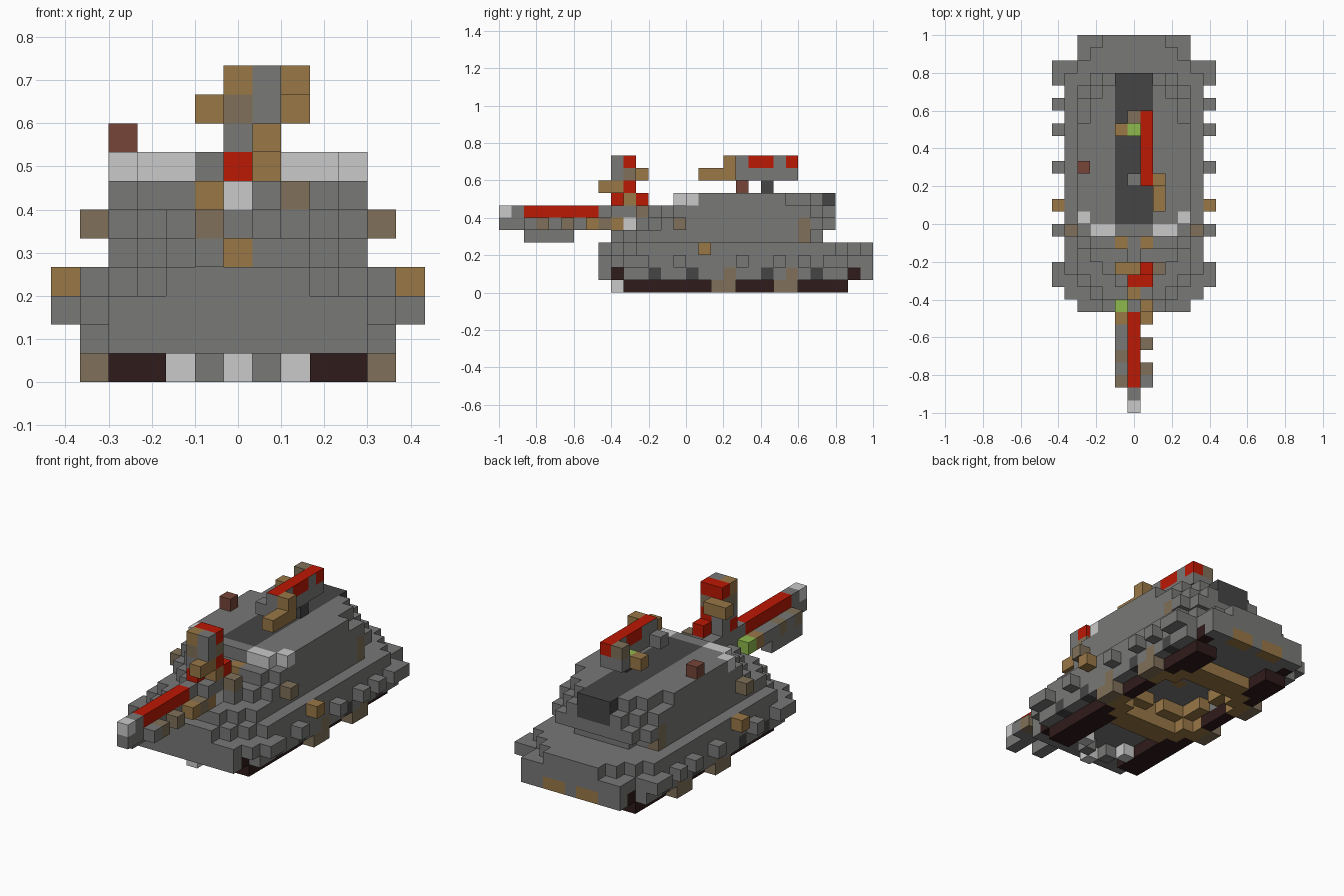
import bpy
import bmesh
from mathutils import Vector

cube = bpy.data.objects.get("Cube")
if cube:
    bpy.data.objects.remove(cube, do_unlink=True)

V = 2 / 30  # block size
COLOURS = {
    "grey": (0.19, 0.188, 0.185),
    "dark_grey": (0.06, 0.06, 0.06),
    "light_grey": (0.58, 0.585, 0.58),
    "tan": (0.315, 0.185, 0.062),
    "brown": (0.215, 0.163, 0.1),
    "red": (0.5, 0.009, 0.001),
    "dark_brown": (0.029, 0.011, 0.011),
    "brick": (0.18, 0.06, 0.04),
    "green": (0.27, 0.48, 0.072),
}
mats = {}
for name, rgb in COLOURS.items():
    m = bpy.data.materials.new(name)
    m.use_nodes = True
    m.diffuse_color = (*rgb, 1)
    bsdf = m.node_tree.nodes["Principled BSDF"]
    bsdf.inputs["Base Color"].default_value = (*rgb, 1)
    bsdf.inputs["Roughness"].default_value = 0.9
    mats[name] = m

blocks = {}  # (x, y, z) block -> (part, colour)
tops = {}    # blocks whose top face has its own colour


def span(r):
    return range(r, r + 1) if isinstance(r, int) else range(r[0], r[1] + 1)


def fill(part, colour, xs, ys, zs):
    """Fill a box of blocks; each range is one index or (first, last)."""
    for x in span(xs):
        for y in span(ys):
            for z in span(zs):
                blocks[x, y, z] = (part, colour)


def both(part, colour, xs, ys, zs):
    """Fill a box on both sides."""
    fill(part, colour, xs, ys, zs)
    a = span(xs)
    fill(part, colour, (-a[-1], -a[0]), ys, zs)


def layer(part, z, rows):
    """Stepped plan outline from (half width, first y, last y)."""
    for half, y0, y1 in rows:
        fill(part, "grey", (-half, half), (y0, y1), z)


# Hull layers
layer("hull", 1, [(4, 8, 29), (5, 10, 27)])
layer("hull", 2, [(4, 8, 29), (5, 9, 27)])
layer("hull", 3, [(2, 8, 29), (3, 9, 28), (4, 10, 27), (5, 11, 26)])
for y in (10, 11, 14, 19, 22, 24, 26, 27):
    both("side_armour", "grey", 6, y, 2)
both("side_armour", "tan", 6, 16, 3)
both("hull", "tan", (1, 2), 29, 1)

# Running gear
both("track", "dark_brown", (3, 4), (10, 27), 0)
for y in (9, 28):
    both("track", "dark_brown", 4, y, 1)
for y in (12, 15, 21, 25):
    both("wheel", "dark_grey", 5, y, 1)
for y in (17, 22):
    both("track_guard", "brown", 5, (y, y + 1), 0)
    both("track_guard", "brown", 5, y + 1, 1)
    both("belly_ring", "tan", 4, (y, y + 1), 0)

# Stepped round recess under the belly
for x in range(-3, 4):
    for y in range(14, 27):
        r2 = x * x + (y - 20) ** 2
        if r2 <= 14:
            blocks.pop((x, y, 0), None)
        elif r2 < 30:
            fill("belly_ring", "tan", x, y, 0)
        if r2 < 10:
            del blocks[x, y, 1]
        elif r2 < 30:
            fill("belly_ring", "tan", x, y, 1)
fill("belly_ring", "tan", 0, 20, 2)

# Front teeth in an arrow
fill("front_teeth", "light_grey", 0, 9, 0)
both("front_teeth", "grey", 1, 10, 0)
both("front_teeth", "light_grey", 2, 11, 0)

# Turret layers
layer("turret", 4, [(2, 9, 25), (3, 10, 24), (4, 11, 23)])
layer("turret", 5, [(1, 10, 26), (2, 11, 26), (3, 12, 26), (4, 13, 25)])
layer("turret", 6, [(0, 11, 26), (2, 13, 26), (3, 13, 25), (4, 14, 24)])
layer("turret", 7, [(1, 14, 25), (2, 15, 25), (3, 15, 24), (4, 16, 22)])
fill("roof_strip", "dark_grey", (-1, 1), (15, 26), 7)
fill("roof_strip", "dark_grey", (-1, 1), 26, 6)
both("turret_lamps", "light_grey", (2, 3), 14, 7)
both("turret_lamps", "light_grey", 4, 15, 7)
both("turret_stowage", "brown", 5, 14, 5)
both("turret_stowage", "brown", 4, 24, (4, 5))
both("turret_stowage", "tan", 1, 13, 6)
fill("turret_stowage", "brown", 2, 11, 6)
fill("turret_stowage", "tan", 0, 9, 4)

# Roof knob
fill("roof_knob", "brick", -4, 19, 8)

# Barrel with side fittings
fill("barrel", "grey", 0, (0, 10), (5, 6))
fill("barrel", "light_grey", 0, 0, 6)
fill("barrel", "red", 0, (2, 7), 6)
fill("barrel_fittings", "grey", -1, (2, 5), 4)
fill("barrel_fittings", "grey", -1, (2, 7), 5)
for y in (2, 4):
    fill("barrel_fittings", "brown", -1, y, 5)
fill("barrel_fittings", "tan", -1, 7, 5)
fill("barrel_fittings", "green", -1, 8, 5)
fill("barrel_fittings", "grey", 1, 2, 5)
for y in (3, 5, 8):
    fill("barrel_fittings", "brown", 1, y, 5)
fill("barrel_fittings", "tan", 1, 7, 5)
fill("barrel_fittings", "tan", 1, 9, 5)
fill("barrel_fittings", "light_grey", 1, 10, 5)
fill("barrel_fittings", "tan", 1, 11, 5)
fill("barrel_fittings", "grey", 1, (9, 11), 6)

# Post above the gun
fill("gun_post", "grey", 0, (9, 10), (7, 8))
fill("gun_post", "red", 0, 9, 7)
fill("gun_post", "brown", 0, (9, 10), 9)
fill("gun_post", "grey", 1, 9, (9, 10))
fill("gun_post", "brown", 1, 10, 9)
fill("gun_post", "tan", 0, 9, 10)
fill("gun_post", "red", (0, 1), 10, 10)
fill("gun_post", "tan", (-1, 0), 11, 9)
fill("gun_post", "red", 1, 10, 8)
fill("gun_post", "tan", 1, 10, 7)
fill("gun_post", "red", 1, 11, 7)
fill("gun_post", "tan", 1, (8, 9), 8)

# Roof weapon
fill("roof_weapon", "grey", 1, (18, 23), (9, 10))
for y in (20, 21, 23):
    fill("roof_weapon", "red", 1, y, 10)
for y in range(18, 24):
    tops[1, y, 10] = "red"
fill("roof_weapon", "dark_grey", 1, 21, 8)
fill("roof_weapon", "tan", 2, (16, 18), 9)
fill("roof_weapon", "tan", 2, 18, 10)
fill("roof_weapon", "grey", 0, 18, 9)
fill("roof_weapon", "green", 0, 22, 9)
fill("roof_weapon", "tan", -1, 22, 9)
fill("roof_weapon", "grey", 0, 23, 9)
fill("roof_weapon", "brown", 0, 23, 10)


def build(part):
    """One object from the exposed faces of a part's blocks."""
    bm = bmesh.new()
    verts, used = {}, []

    def vert(p):
        key = tuple(round(2 * c) for c in p)
        if key not in verts:
            verts[key] = bm.verts.new((p.x * V, (p.y + 0.5) * V - 1, (p.z + 0.5) * V))
        return verts[key]

    for cell, (owner, colour) in blocks.items():
        if owner != part:
            continue
        c = Vector(cell)
        for axis in range(3):
            for sign in (-1, 1):
                n = Vector((0, 0, 0))
                n[axis] = sign
                if tuple(round(a) for a in c + n) in blocks:
                    continue
                shade = tops.get(cell, colour) if n.z > 0 else colour
                if shade not in used:
                    used.append(shade)
                u = Vector((0, 0, 0))
                u[(axis + 1) % 3] = 0.5
                w = n.cross(u)
                mid = c + n / 2
                f = bm.faces.new([vert(mid + d) for d in (-u - w, u - w, u + w, w - u)])
                f.material_index = used.index(shade)
    mesh = bpy.data.meshes.new(part)
    bm.to_mesh(mesh)
    bm.free()
    for shade in used:
        mesh.materials.append(mats[shade])
    bpy.context.scene.collection.objects.link(bpy.data.objects.new(part, mesh))


for part in dict.fromkeys(owner for owner, _ in blocks.values()):
    build(part)
